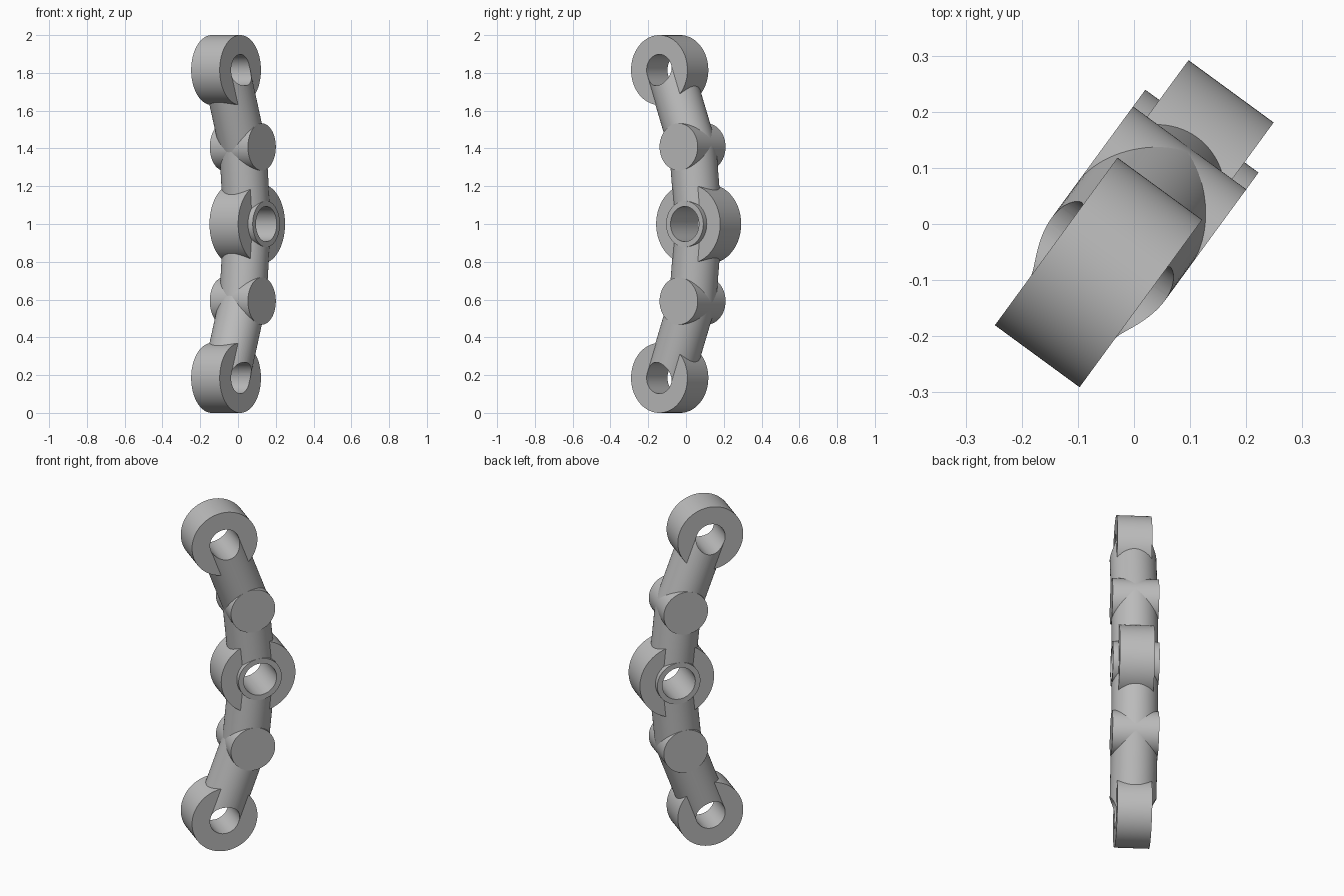
import bpy, bmesh, math
from mathutils import Matrix, Vector

cube = bpy.data.objects.get("Cube")
if cube:
    bpy.data.objects.remove(cube, do_unlink=True)

TURN = Matrix.Rotation(math.radians(53.8), 4, 'Z')  # plane of the linkage

steel = bpy.data.materials.new("plain grey")
steel.use_nodes = True
GREY = (0.5, 0.5, 0.5, 1)
steel.diffuse_color = GREY
steel.node_tree.nodes["Principled BSDF"].inputs["Base Color"].default_value = GREY


def cylinder(name, start, end, radius):
    """Capped cylinder between two points of the linkage frame."""
    start, end = Vector(start), Vector(end)
    axis = end - start
    place = Matrix.Translation((start + end) / 2) @ axis.to_track_quat('Z', 'Y').to_matrix().to_4x4()
    bm = bmesh.new()
    bmesh.ops.create_cone(bm, cap_ends=True, segments=80, radius1=radius, radius2=radius,
                          depth=axis.length, matrix=TURN @ place)
    mesh = bpy.data.meshes.new(name)
    bm.to_mesh(mesh)
    bm.free()
    mesh.materials.append(steel)
    obj = bpy.data.objects.new(name, mesh)
    bpy.context.collection.objects.link(obj)
    return obj


def pin(name, centre, radius, half):
    """Cylinder lying across the linkage."""
    x, z = centre
    return cylinder(name, (x, -half, z), (x, half, z), radius)


def bore(obj, cutter):
    mod = obj.modifiers.new("bore", 'BOOLEAN')
    mod.operation, mod.solver, mod.object = 'DIFFERENCE', 'EXACT', cutter
    bpy.ops.object.select_all(action='DESELECT')
    bpy.context.view_layer.objects.active = obj
    obj.select_set(True)
    bpy.ops.object.modifier_apply(modifier=mod.name)


HALF, TUBE = 0.125, 0.125
hub_at = (0.083, 1.0)
parts = []

# Central boss with its raised sleeve
hub_bore = pin("hub_bore", hub_at, 0.093, 0.3)
for name, radius, half in (("centre_boss", 0.21, 0.094), ("centre_sleeve", 0.122, HALF)):
    part = pin(name, hub_at, radius, half)
    bore(part, hub_bore)
    parts.append(part)

# Mirrored arms: inner tube, elbow peg, outer tube, end eye
for side, s in (("upper", 1), ("lower", -1)):
    elbow = (0.043, 1 + s * 0.408)
    eye_at = (-0.107, 1 + s * 0.815)
    eye_bore = pin("eye_bore", eye_at, 0.083, 0.3)
    inner = cylinder(side + "_inner_tube", (hub_at[0], 0, hub_at[1]), (elbow[0], 0, elbow[1]), TUBE)
    outer = cylinder(side + "_outer_tube", (elbow[0], 0, elbow[1]), (eye_at[0], 0, eye_at[1]), TUBE)
    peg = pin(side + "_elbow_peg", elbow, 0.125, HALF)
    eye = pin(side + "_end_eye", eye_at, 0.185, 0.0935)
    bore(inner, hub_bore)
    bore(outer, eye_bore)
    bore(eye, eye_bore)
    parts += [inner, outer, peg, eye]
    bpy.data.objects.remove(eye_bore, do_unlink=True)
bpy.data.objects.remove(hub_bore, do_unlink=True)

# Smooth round walls, crisp rims
bpy.ops.object.select_all(action='DESELECT')
for part in parts:
    part.select_set(True)
bpy.context.view_layer.objects.active = parts[0]
bpy.ops.object.shade_smooth_by_angle(angle=math.radians(30))
